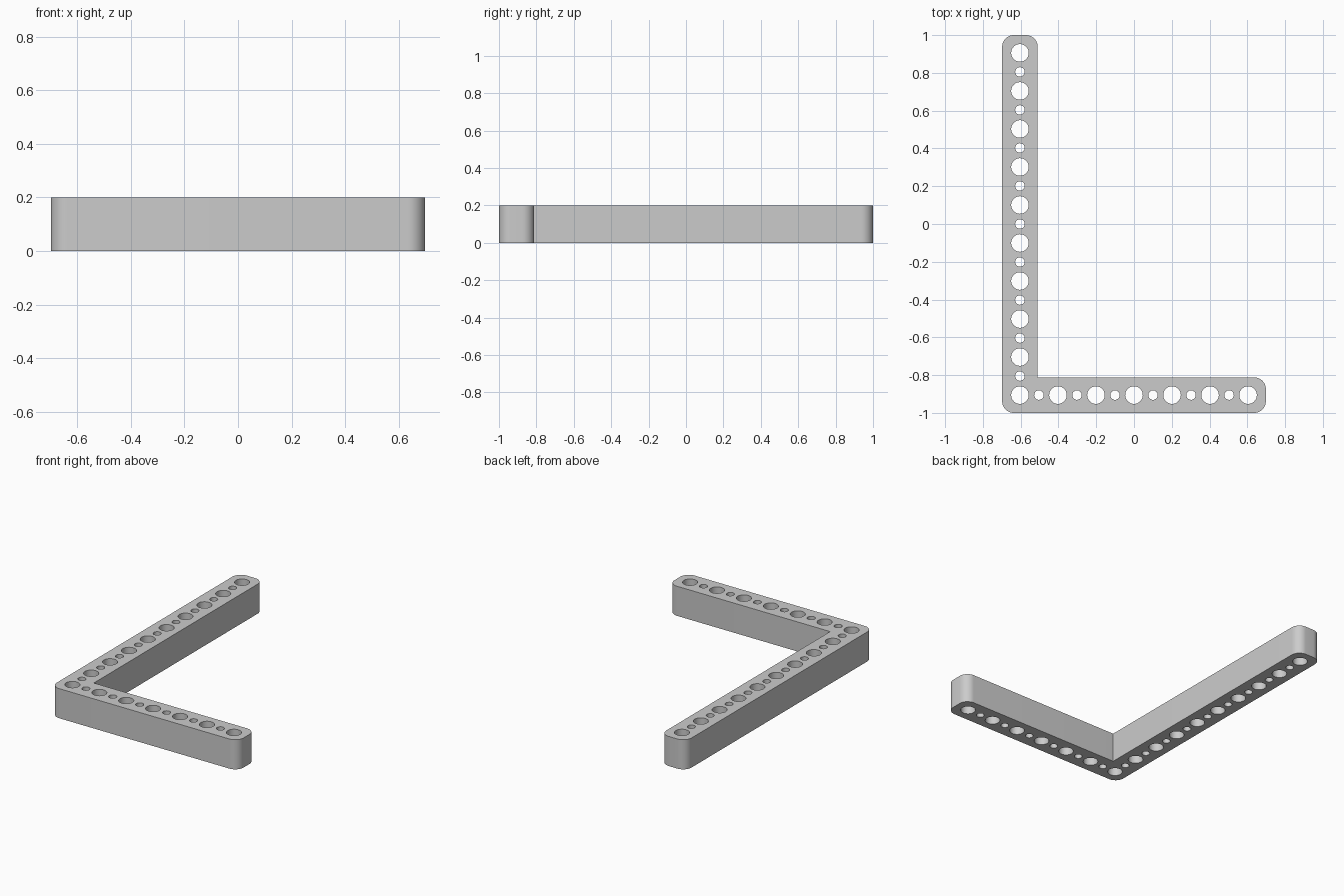
import bpy
from math import sin, cos, pi, radians

cube = bpy.data.objects.get("Cube")
if cube:
    bpy.data.objects.remove(cube, do_unlink=True)

PITCH = 0.2013          # spacing of the large holes
HALF = 0.0943           # half the beam width
HEIGHT = 0.2
CORNER = 0.063
BIG, SMALL = 0.0465, 0.025
LONG, SHORT = 9, 6      # pitches along each arm
X0, Y0 = -PITCH * SHORT / 2, -PITCH * LONG / 2


def arc(cx, cy, r, start, sweep, steps):
    """Points along a circular arc, angles in degrees."""
    angles = [radians(start + sweep * i / steps) for i in range(steps + 1)]
    return [(cx + r * cos(a), cy + r * sin(a)) for a in angles]


def add_loop(curve, points):
    spline = curve.splines.new('POLY')
    spline.points.add(len(points) - 1)
    for p, (x, y) in zip(spline.points, points):
        p.co = (x, y, 0, 1)
    spline.use_cyclic_u = True


# L-shaped outline: rounded outer corners, sharp inner corner
left, right = X0 - HALF, -X0 + HALF
front, back = Y0 - HALF, -Y0 + HALF
inner_x, inner_y = X0 + HALF, Y0 + HALF
c = CORNER
outline = (arc(left + c, front + c, c, 180, 90, 12)
           + arc(right - c, front + c, c, 270, 90, 12)
           + arc(right - c, inner_y - c, c, 0, 90, 12)
           + [(inner_x, inner_y)]
           + arc(inner_x - c, back - c, c, 0, 90, 12)
           + arc(left + c, back - c, c, 90, 90, 12))

profile = bpy.data.curves.new("angle_beam_profile", 'CURVE')
profile.dimensions = '2D'
profile.fill_mode = 'BOTH'
profile.extrude = HEIGHT / 2
add_loop(profile, outline)

# Alternating large and small holes along both arms
steps = [(0, i) for i in range(2 * LONG + 1)] + [(i, 0) for i in range(1, 2 * SHORT + 1)]
for i, j in steps:
    radius = SMALL if (i + j) % 2 else BIG
    ring = arc(X0 + i * PITCH / 2, Y0 + j * PITCH / 2, radius, 0, 360, 32)[:-1]
    add_loop(profile, ring)

beam = bpy.data.objects.new("angle_beam", profile)
bpy.context.collection.objects.link(beam)
beam.location.z = HEIGHT / 2

# Turn the profile into one welded solid
bpy.ops.object.select_all(action='DESELECT')
beam.select_set(True)
bpy.context.view_layer.objects.active = beam
bpy.ops.object.convert(target='MESH')
bpy.ops.object.mode_set(mode='EDIT')
bpy.ops.mesh.select_all(action='SELECT')
bpy.ops.mesh.remove_doubles(threshold=0.0001)
bpy.ops.mesh.normals_make_consistent(inside=False)
bpy.ops.object.mode_set(mode='OBJECT')
bpy.ops.object.shade_smooth_by_angle(angle=radians(30))

# Plain grey finish
grey = bpy.data.materials.new("light_grey")
grey.use_nodes = True
colour = (0.6, 0.6, 0.6, 1)
grey.diffuse_color = colour
grey.node_tree.nodes["Principled BSDF"].inputs["Base Color"].default_value = colour
beam.data.materials.clear()
beam.data.materials.append(grey)
